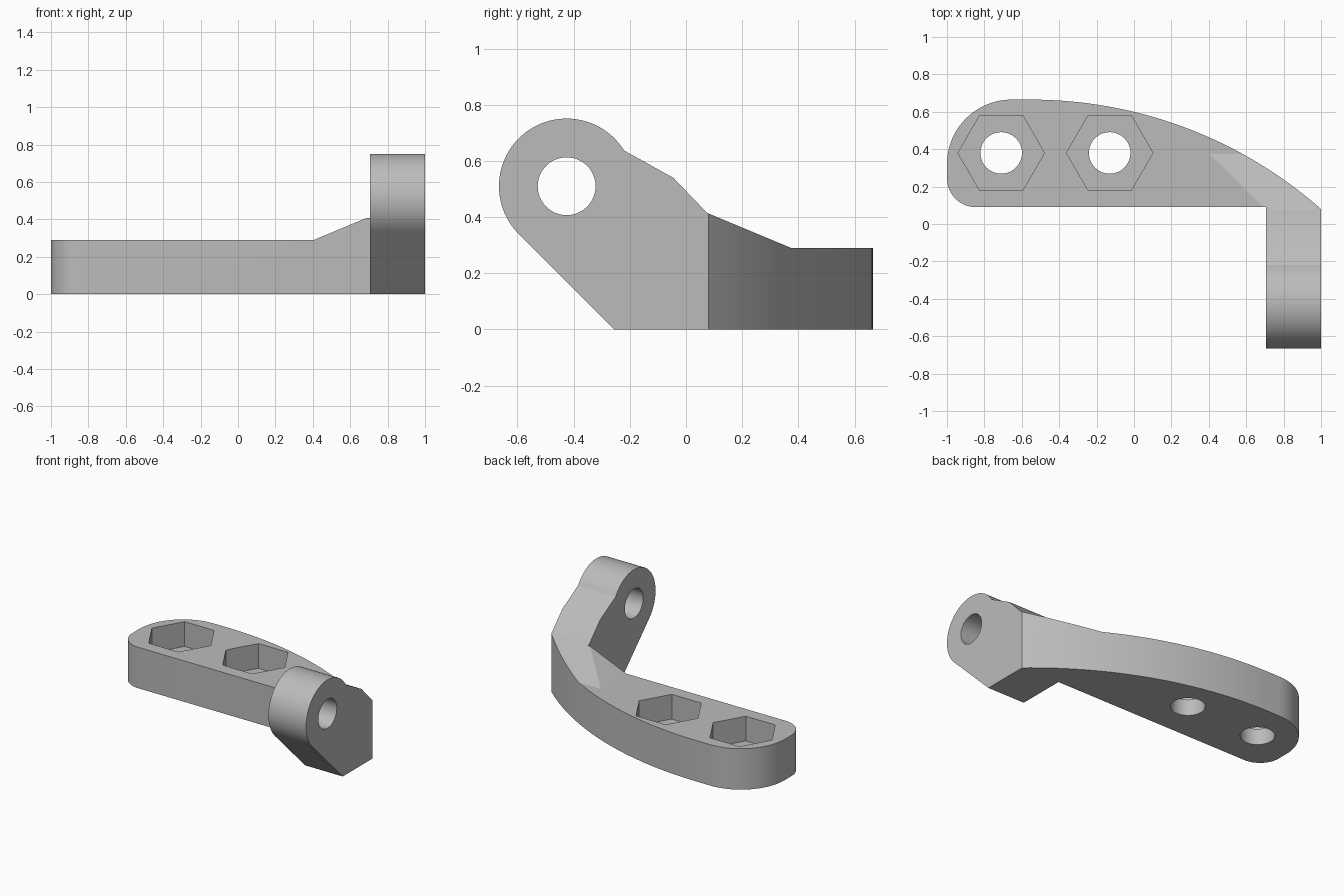
import bpy, bmesh, math
from mathutils import Vector

cube = bpy.data.objects.get("Cube")
if cube:
    bpy.data.objects.remove(cube, do_unlink=True)

grey = bpy.data.materials.new("plain_grey")
grey.use_nodes = True
grey.diffuse_color = (0.5, 0.5, 0.5, 1)
grey.node_tree.nodes["Principled BSDF"].inputs["Base Color"].default_value = (0.5, 0.5, 0.5, 1)


def arc(cx, cy, r, start, end, steps):
    """Points along a circular arc, angles in degrees."""
    angles = [math.radians(start + (end - start) * i / steps) for i in range(steps + 1)]
    return [(cx + r * math.cos(a), cy + r * math.sin(a)) for a in angles]


def prism(name, points, axis, low, high):
    """Extrude a closed 2D profile along the x, y or z axis."""
    place = {"x": lambda u, v: (low, u, v),
             "y": lambda u, v: (u, low, v),
             "z": lambda u, v: (u, v, low)}[axis]
    direction = Vector([float(axis == a) for a in "xyz"]) * (high - low)
    bm = bmesh.new()
    face = bm.faces.new([bm.verts.new(place(u, v)) for u, v in points])
    side = bmesh.ops.extrude_face_region(bm, geom=[face])["geom"]
    bmesh.ops.translate(bm, vec=direction,
                        verts=[g for g in side if isinstance(g, bmesh.types.BMVert)])
    bmesh.ops.recalc_face_normals(bm, faces=bm.faces)
    mesh = bpy.data.meshes.new(name)
    bm.to_mesh(mesh)
    bm.free()
    mesh.materials.append(grey)
    obj = bpy.data.objects.new(name, mesh)
    bpy.context.collection.objects.link(obj)
    return obj


def combine(target, tool, operation):
    """Apply a boolean, then discard the helper shape."""
    bpy.context.view_layer.objects.active = target
    mod = target.modifiers.new("shape", "BOOLEAN")
    mod.operation, mod.solver, mod.object = operation, "EXACT", tool
    bpy.ops.object.modifier_apply(modifier=mod.name)
    bpy.data.objects.remove(tool, do_unlink=True)


# Plan outline: rounded plate, long curved back edge, arm reaching forward
BACK_R = 2.346
sweep = math.degrees(math.asin(1.55 / BACK_R))
plan = (arc(-0.845, 0.245, 0.155, 270, 180, 16)
        + arc(-0.655, 0.32, 0.345, 180, 90, 24)
        + arc(-0.55, 0.665 - BACK_R, BACK_R, 90, 90 - sweep, 32)
        + [(1, -0.7), (0.705, -0.7), (0.705, 0.09)])
bracket = prism("bracket", plan, "z", 0, 0.8)

# Side outline: round lug on a slanted arm, ramping down to the plate
side = (arc(-0.425, 0.51, 0.241, 31.8, 225, 48)
        + [(-0.255, 0), (0.8, 0), (0.8, 0.29), (0.375, 0.29), (0.075, 0.415), (-0.045, 0.54)])
combine(bracket, prism("side_form", side, "x", -1.2, 1.2), "INTERSECT")

# Front outline: plate thickness with a ramp up to the arm
front = [(-1.2, -0.1), (1.2, -0.1), (1.2, 0.9), (0.704, 0.9),
         (0.704, 0.415), (0.405, 0.29), (-1.2, 0.29)]
combine(bracket, prism("front_form", front, "y", -0.9, 0.9), "INTERSECT")

# Hexagonal nut pockets with through holes
for x in (-0.71, -0.13):
    combine(bracket, prism("pocket", arc(x, 0.38, 0.231, 0, 300, 5), "z", 0.115, 0.5), "DIFFERENCE")
    combine(bracket, prism("bolt_hole", arc(x, 0.38, 0.111, 0, 352.5, 47), "z", -0.1, 0.5), "DIFFERENCE")

# Cross hole through the lug
combine(bracket, prism("lug_hole", arc(-0.425, 0.51, 0.103, 0, 352.5, 47), "x", 0.5, 1.2), "DIFFERENCE")

bpy.ops.object.select_all(action="DESELECT")
bracket.select_set(True)
bpy.context.view_layer.objects.active = bracket
bpy.ops.object.shade_smooth_by_angle(angle=math.radians(20))
